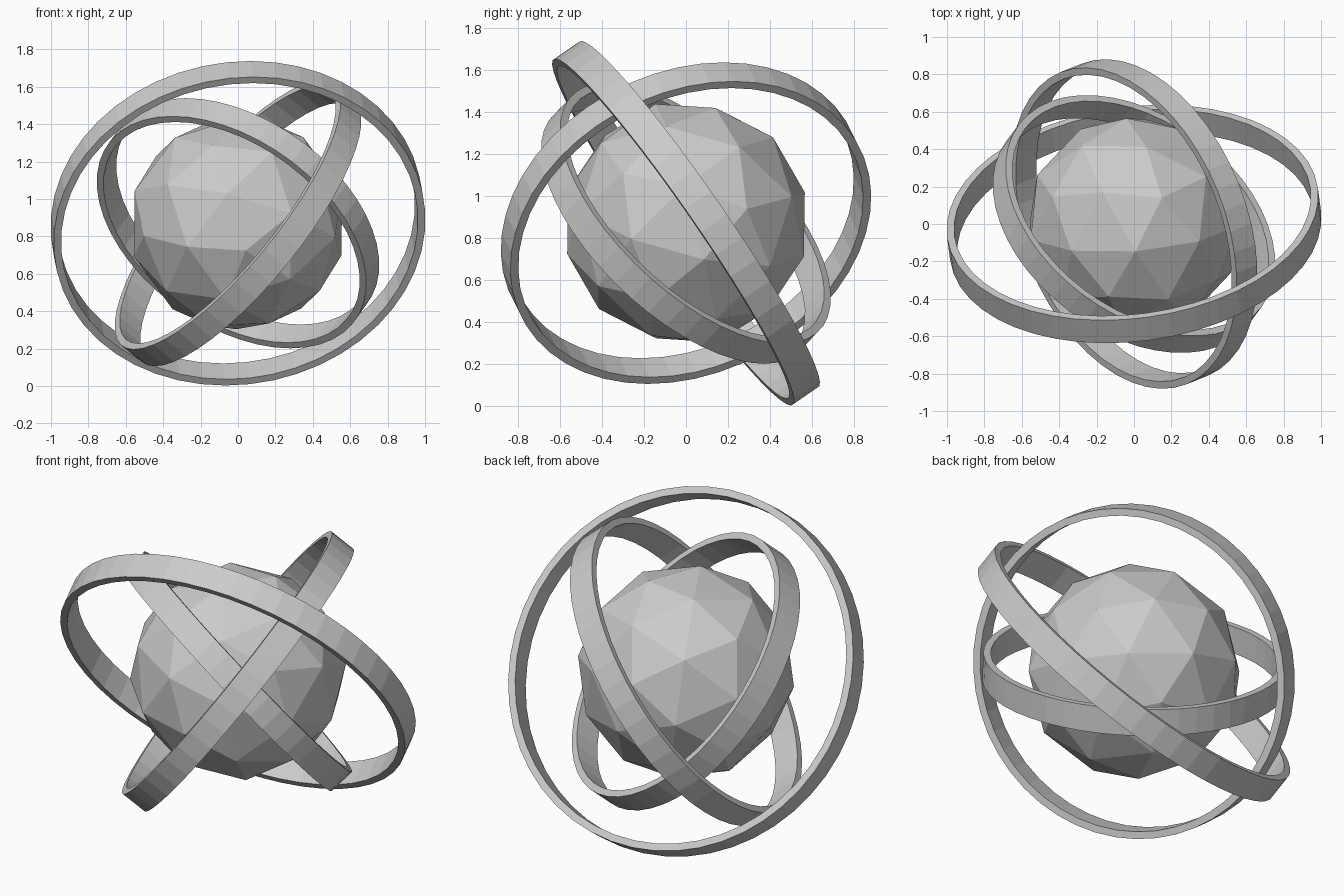
import bpy
from mathutils import Matrix, Vector

cube = bpy.data.objects.get("Cube")
if cube:
    bpy.data.objects.remove(cube, do_unlink=True)

CENTRE = Vector((0, 0, 0.87))
BAND_WIDTH = 0.15
BAND_THICKNESS = 0.04

grey = bpy.data.materials.new("light_grey")
grey.use_nodes = True
colour = (0.6, 0.6, 0.6, 1)
grey.diffuse_color = colour
for node in grey.node_tree.nodes:
    if node.type == 'BSDF_PRINCIPLED':
        node.inputs["Base Color"].default_value = colour


def finish(name):
    obj = bpy.context.object
    obj.name = name
    obj.data.materials.clear()
    obj.data.materials.append(grey)
    bpy.ops.object.shade_flat()
    return obj


def band(name, radius, axis):
    """Flat hoop of rectangular section, turned so its axis points along axis."""
    bpy.ops.mesh.primitive_cylinder_add(
        vertices=48, radius=radius, depth=BAND_WIDTH, end_fill_type='NOTHING')
    obj = finish(name)
    wall = obj.modifiers.new("wall", 'SOLIDIFY')
    wall.thickness = BAND_THICKNESS
    wall.offset = -1
    obj.rotation_euler = Vector(axis).to_track_quat('Z', 'Y').to_euler()
    obj.location = CENTRE


# Faceted core, tilted off the vertical
bpy.ops.mesh.primitive_ico_sphere_add(subdivisions=2, radius=0.585)
core = finish("faceted_core")
pole = Vector((-0.07, 0.965, 0.25)).normalized()
side = Vector((0.295, 0.26, -0.92))
side = (side - pole * side.dot(pole)).normalized()
tilt = Matrix((side, pole.cross(side), pole)).transposed()
core.matrix_world = Matrix.Translation(CENTRE) @ tilt.to_4x4()

# Three nested hoops around the core
band("outer_ring", 1.0, (-0.11, 0.82, 0.567))
band("middle_ring", 0.9, (-0.74, -0.3, 0.6))
band("inner_ring", 0.812, (0.46, 0.61, 0.645))
